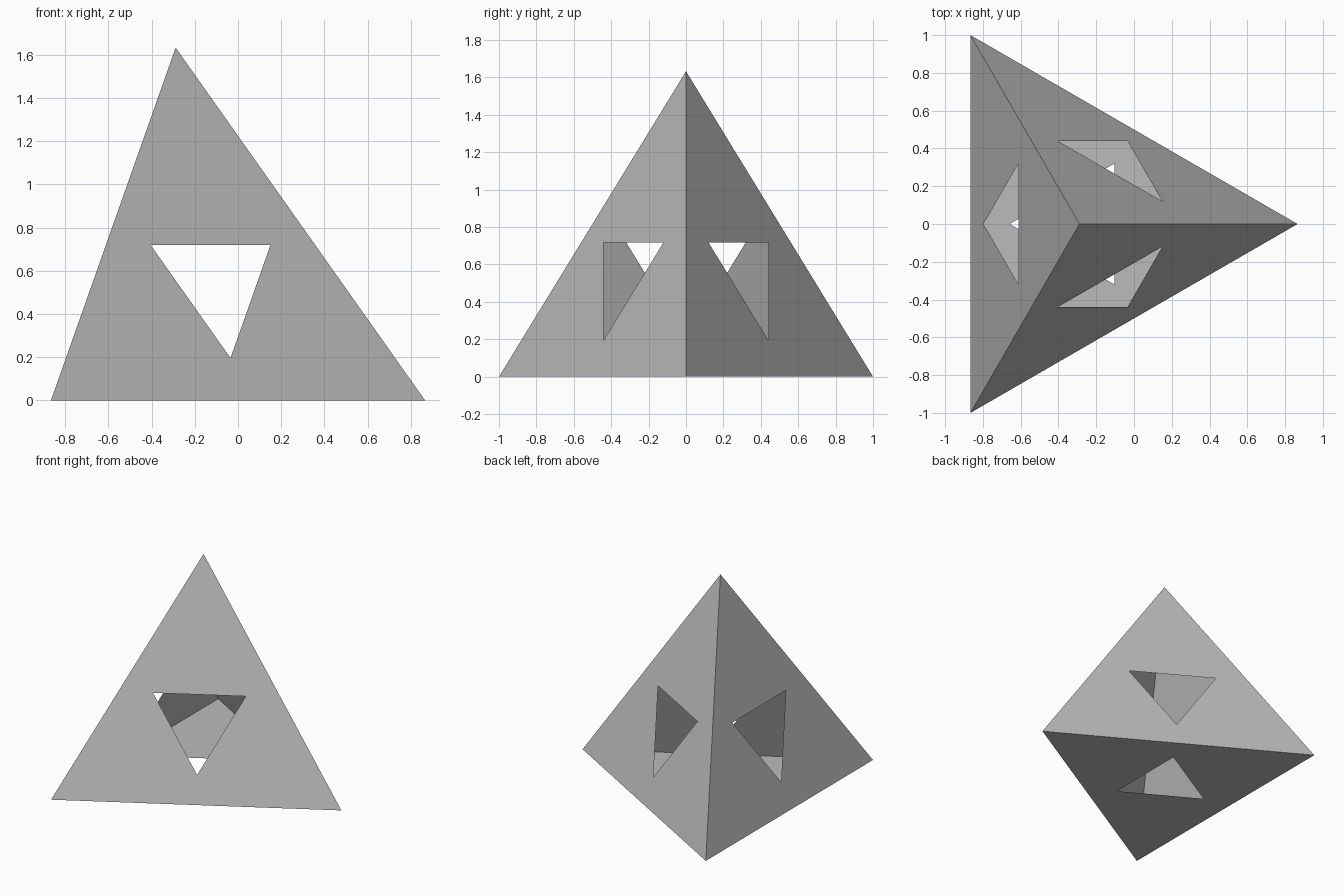
import bpy, bmesh
from math import sqrt, cos, sin, tau
from mathutils import Vector
from itertools import combinations

cube = bpy.data.objects.get("Cube")
if cube:
    bpy.data.objects.remove(cube, do_unlink=True)

EDGE = 2.0
HOLE = 0.32  # opening size relative to its face

grey = bpy.data.materials.new("plain_grey")
grey.use_nodes = True
colour = (0.5, 0.5, 0.5, 1)
grey.diffuse_color = colour
grey.node_tree.nodes["Principled BSDF"].inputs["Base Color"].default_value = colour

# Corners of a regular tetrahedron: three on the ground and the apex
radius = EDGE / sqrt(3)
centre_x = -radius / 4
corners = [Vector((centre_x + radius * cos(i * tau / 3), radius * sin(i * tau / 3), 0))
           for i in range(3)]
corners.append(Vector((centre_x, 0, EDGE * sqrt(2 / 3))))
middle = sum(corners, Vector()) / 4

bm = bmesh.new()
outer = [bm.verts.new(c) for c in corners]


def add_face(points):
    """Add a triangle wound so that it faces away from the middle."""
    a, b, c = (p.co for p in points)
    if (b - a).cross(c - a).dot((a + b + c) / 3 - middle) < 0:
        points = points[::-1]
    bm.faces.new(points)


# Thin sides, each a ring of triangles around an inverted triangular opening
for side in combinations(outer, 3):
    centre = sum((v.co for v in side), Vector()) / 3
    inner = [bm.verts.new(centre - (v.co - centre) * HOLE) for v in side]
    for i in range(3):
        j, k = (i + 1) % 3, (i + 2) % 3
        add_face([side[i], side[j], inner[k]])
        add_face([side[i], inner[k], inner[j]])

mesh = bpy.data.meshes.new("pierced_pyramid")
bm.to_mesh(mesh)
bm.free()
mesh.materials.append(grey)
bpy.context.collection.objects.link(bpy.data.objects.new("pierced_pyramid", mesh))
